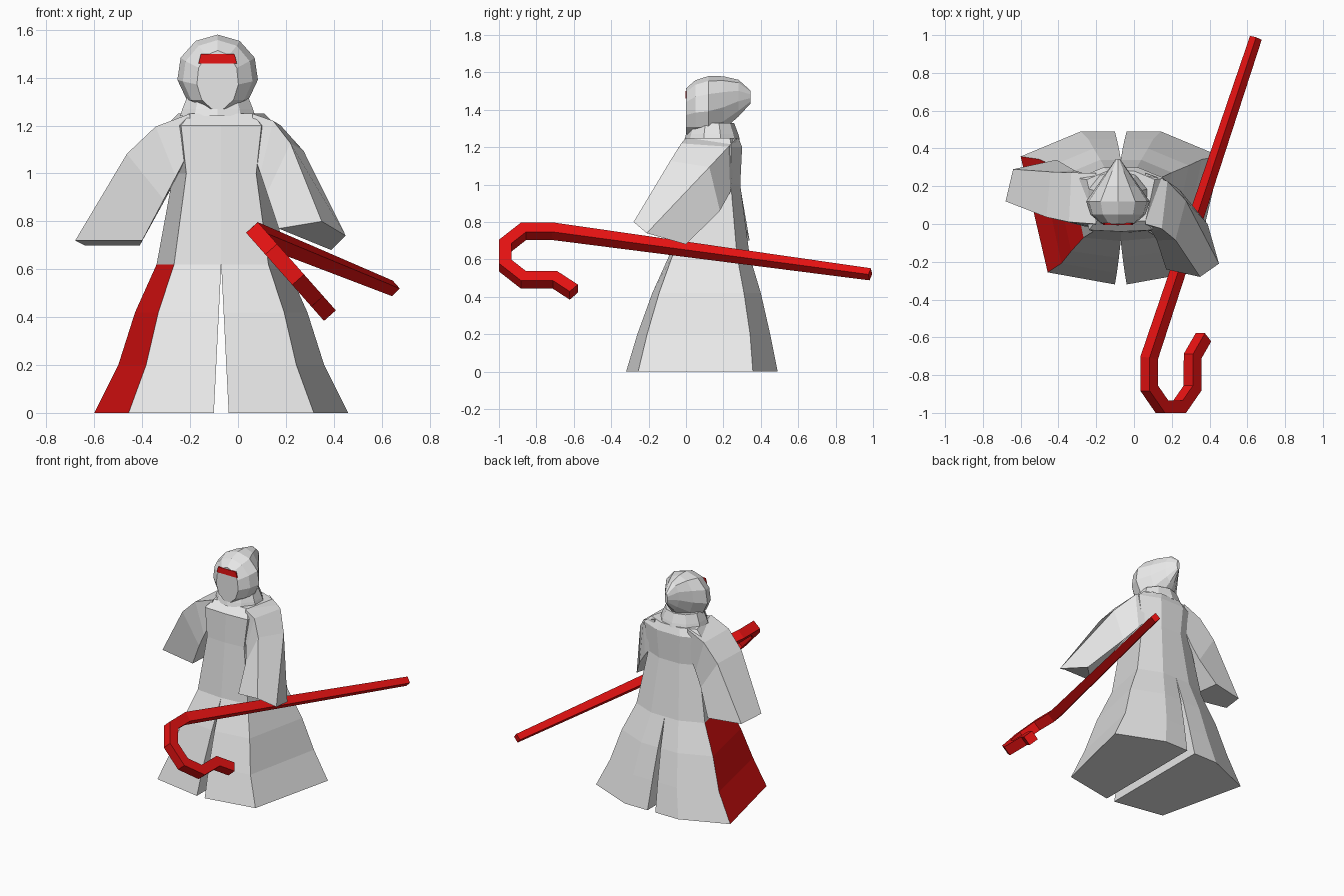
import bpy, bmesh, math
from mathutils import Vector

if "Cube" in bpy.data.objects:
    bpy.data.objects.remove(bpy.data.objects["Cube"])


def material(name, rgb):
    mat = bpy.data.materials.new(name)
    mat.use_nodes = True
    mat.diffuse_color = (*rgb, 1)
    mat.node_tree.nodes["Principled BSDF"].inputs["Base Color"].default_value = (*rgb, 1)
    return mat


grey = material("pale grey cloth", (.8, .8, .8))
red = material("deep red", (.8, .006, .006))


def loft(name, rings, materials, paint=None):
    """Skin a list of equal-length closed rings and cap both ends."""
    bm = bmesh.new()
    rows = [[bm.verts.new(point) for point in ring] for ring in rings]
    count = len(rows[0])
    for lower, upper in zip(rows, rows[1:]):
        for i in range(count):
            j = (i + 1) % count
            bm.faces.new((lower[i], lower[j], upper[j], upper[i]))
    bm.faces.new(rows[0])
    bm.faces.new(rows[-1])
    bmesh.ops.recalc_face_normals(bm, faces=bm.faces[:])
    if paint:
        for face in bm.faces:
            face.material_index = int(paint(face))
    mesh = bpy.data.meshes.new(name)
    bm.to_mesh(mesh)
    bm.free()
    for mat in materials:
        mesh.materials.append(mat)
    bpy.context.collection.objects.link(bpy.data.objects.new(name, mesh))


# Robe levels: height, half width, front and back depth
body_x = -.07
waist = .62
skirt_levels = [(0, .53, -.32, .49), (.2, .43, -.26, .45),
                (.42, .36, -.18, .4), (waist, .27, -.09, .34)]
torso_levels = skirt_levels[-1:] + [(1, .2, -.05, .29), (1.2, .23, -.04, .3),
                                    (1.25, .18, .02, .28)]


def half_ring(level, side):
    """Half of the robe's section, from the front slit round to the back slit."""
    z, width, front, back = level
    gap = max(0, (waist - z) / 20)
    outline = ((gap, front), (width * .73, front * .8), (width, back - width / 4),
               (width * .4, back), (gap, back))
    return [(body_x + side * x, y, z) for x, y in outline]


# Skirt halves, with the outer panel on the right side in red
loft("skirt_left", [half_ring(level, 1) for level in skirt_levels], [grey])
loft("skirt_right", [half_ring(level, -1) for level in skirt_levels], [grey, red],
     lambda face: face.normal.x < -.65)

# Torso up to the shoulder yoke
loft("torso", [half_ring(level, 1) + half_ring(level, -1)[3:0:-1]
               for level in torso_levels], [grey])


def sleeve(name, side, cuff):
    """Sweep from the shoulder to the cuff, arching the two upper edges."""
    x = body_x + side * .13
    shoulder = [(x, 0, 1.25), (x, .27, 1.25), (x, .26, 1.08), (x, -.02, 1.1)]
    rings = []
    for t in (0, .3, .55, 1):
        ring = []
        for i, (start, end) in enumerate(zip(shoulder, cuff)):
            point = Vector(start).lerp(Vector(end), t)
            point.y = start[1] + (end[1] - start[1]) * t * t
            if i < 2:
                point.z += t * (1 - t) / 2
            ring.append(point)
        rings.append(ring)
    loft(name, rings, [grey])


# Sleeves: the cuff corners run upper front, upper back, lower back, lower front
sleeve("sleeve_right", -1, [(-.68, .12, .72), (-.64, .29, .7), (-.41, .34, .7), (-.4, .06, .72)])
sleeve("sleeve_left", 1, [(.35, -.28, .8), (.45, -.21, .74), (.39, 0, .68), (.17, -.24, .77)])

# Collar under the hood
head_x = -.085


def circle(count, start):
    angles = [start + math.tau * i / count for i in range(count)]
    return [(math.cos(a), math.sin(a)) for a in angles]


loft("collar", [[(head_x + r * u, .14 + r * v * .9, z) for u, v in circle(10, math.pi / 10)]
                for z, r in ((1.24, .165), (1.27, .155), (1.33, .13))], [grey])


def hood_ring(y):
    """Round section that swells behind the face and shrinks to the drooping tip."""
    ahead = max(0, .12 - y) / .14
    behind = max(0, y - .12) / .24
    width = .17 * math.sqrt(1 - ahead ** 2) * (1 - behind)
    low = 1.25 + ahead ** 2 * .02 + behind ** 1.5 * .2
    high = 1.58 - ahead ** 2 * .09 - behind ** 4 * .1
    return [(head_x + width * u, y, (low + high) / 2 + v * (high - low) / 2)
            for u, v in circle(11, math.pi / 2)]


loft("hood", [hood_ring(y) for y in (0, .05, .12, .2, .28, .345)], [grey])

# Eye band as a thin plate on the face
band = [(-.08, 1.46), (.08, 1.46), (.07, 1.5), (-.07, 1.5)]
loft("eye_band", [[(head_x + x, y, z) for x, z in band] for y in (-.004, .004)], [red])

# Crook staff: a straight shaft, then a half-round hook in a tilted plane
hook_start = Vector((.08, 0, .75))
across = Vector((.23, 0, -.26))
forward = Vector((0, 1, 0))
hook = [(0, -.71)]
hook += [(.5 + u * .54, -.8 + v * .18) for u, v in circle(8, math.pi * 9 / 8)[:4]]
hook += [(1, -.7), (1.25, -.6)]
path = [Vector((.645, .985, .52))] + [hook_start + across * u + forward * y for u, y in hook]
hook_normal = across.cross(forward)
rings = []
for i, point in enumerate(path):
    leaving = (path[min(i + 1, len(path) - 1)] - point).normalized()
    arriving = (point - path[i - 1]).normalized() if i else leaving
    along = (arriving + leaving).normalized()
    normal = hook_normal - along * hook_normal.dot(along)
    normal.normalize()
    half = .033 if i else .023
    mitre = along.cross(normal) * half / along.dot(arriving)
    rings.append([point + normal * half * a + mitre * b
                  for a, b in ((1, 1), (1, -1), (-1, -1), (-1, 1))])
loft("crook_staff", rings, [red])
